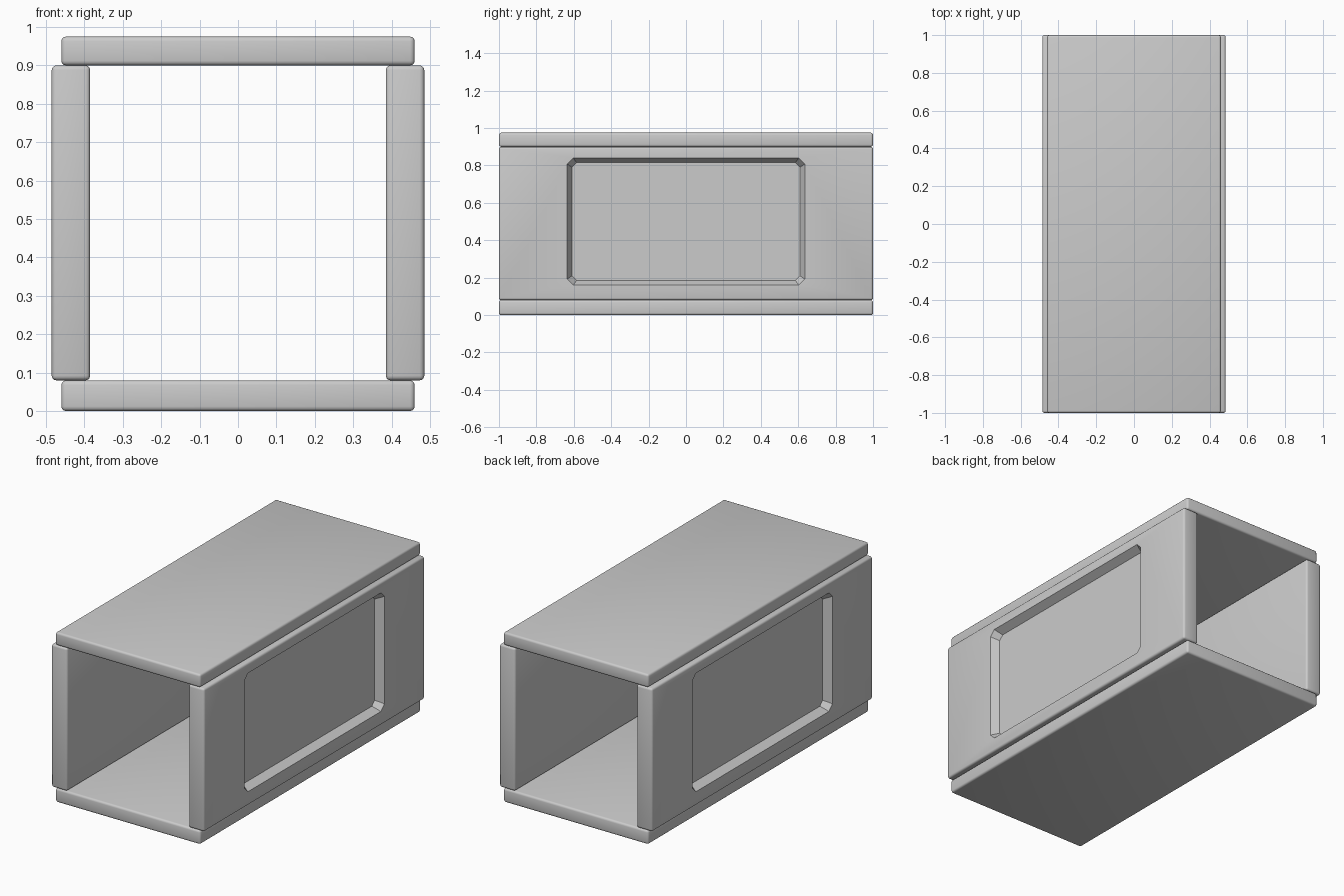
import bpy, bmesh
from mathutils import Vector

if "Cube" in bpy.data.objects:
    bpy.data.objects.remove(bpy.data.objects["Cube"])


def finish(name, bm):
    bmesh.ops.recalc_face_normals(bm, faces=bm.faces)
    mesh = bpy.data.meshes.new(name)
    bm.to_mesh(mesh)
    bm.free()
    obj = bpy.data.objects.new(name, mesh)
    bpy.context.collection.objects.link(obj)
    return obj


def rounded_box(name, low, high, radius=0.012):
    low, high = Vector(low), Vector(high)
    bm = bmesh.new()
    bmesh.ops.create_cube(bm, size=1)
    for v in bm.verts:
        v.co = (low + high) / 2 + v.co * (high - low)
    bmesh.ops.bevel(bm, geom=bm.edges[:], offset=radius, segments=3,
                    profile=0.5, affect='EDGES', clamp_overlap=True)
    return finish(name, bm)


def smooth(obj):
    bpy.ops.object.select_all(action='DESELECT')
    obj.select_set(True)
    bpy.context.view_layer.objects.active = obj
    bpy.ops.object.shade_smooth_by_angle(angle=0.61)


def recess_ring(bm, x, half_y, half_z, cut):
    # chamfered rectangle around the middle of the wall
    corners = []
    for sy, sz in ((1, 1), (-1, 1), (-1, -1), (1, -1)):
        pair = [(half_y * sy, (half_z - cut) * sz), ((half_y - cut) * sy, half_z * sz)]
        corners += pair if sy * sz > 0 else pair[::-1]
    return [bm.verts.new((x, y, 0.5 + z)) for y, z in corners]


def side_wall(name, side):
    wall = rounded_box(name, (0.385, -1, 0.08), (0.485, 1, 0.90))
    # tapered cutter for the recessed panel
    bm = bmesh.new()
    depth, slope, over = 0.045, 0.025, 0.02
    k = over / depth * slope
    inner = recess_ring(bm, 0.485 - depth, 0.635 - slope, 0.34 - slope, 0.025)
    outer = recess_ring(bm, 0.485 + over, 0.635 + k, 0.34 + k, 0.035)
    bm.faces.new(inner)
    bm.faces.new(outer)
    for i in range(8):
        j = (i + 1) % 8
        bm.faces.new((inner[i], inner[j], outer[j], outer[i]))
    cutter = finish("recess_cutter", bm)
    cutter.hide_render = True
    mod = wall.modifiers.new("recess", 'BOOLEAN')
    mod.operation = 'DIFFERENCE'
    mod.solver = 'EXACT'
    mod.object = cutter
    bpy.context.view_layer.objects.active = wall
    bpy.ops.object.modifier_apply(modifier="recess")
    bpy.data.objects.remove(cutter)
    if side < 0:
        for v in wall.data.vertices:
            v.co.x *= -1
        wall.data.flip_normals()
    smooth(wall)


# floor and roof slabs
smooth(rounded_box("floor_slab", (-0.46, -1, 0), (0.46, 1, 0.08)))
smooth(rounded_box("roof_slab", (-0.46, -1, 0.90), (0.46, 1, 0.975)))

# side walls with recessed outer panels
side_wall("right_wall", 1)
side_wall("left_wall", -1)
